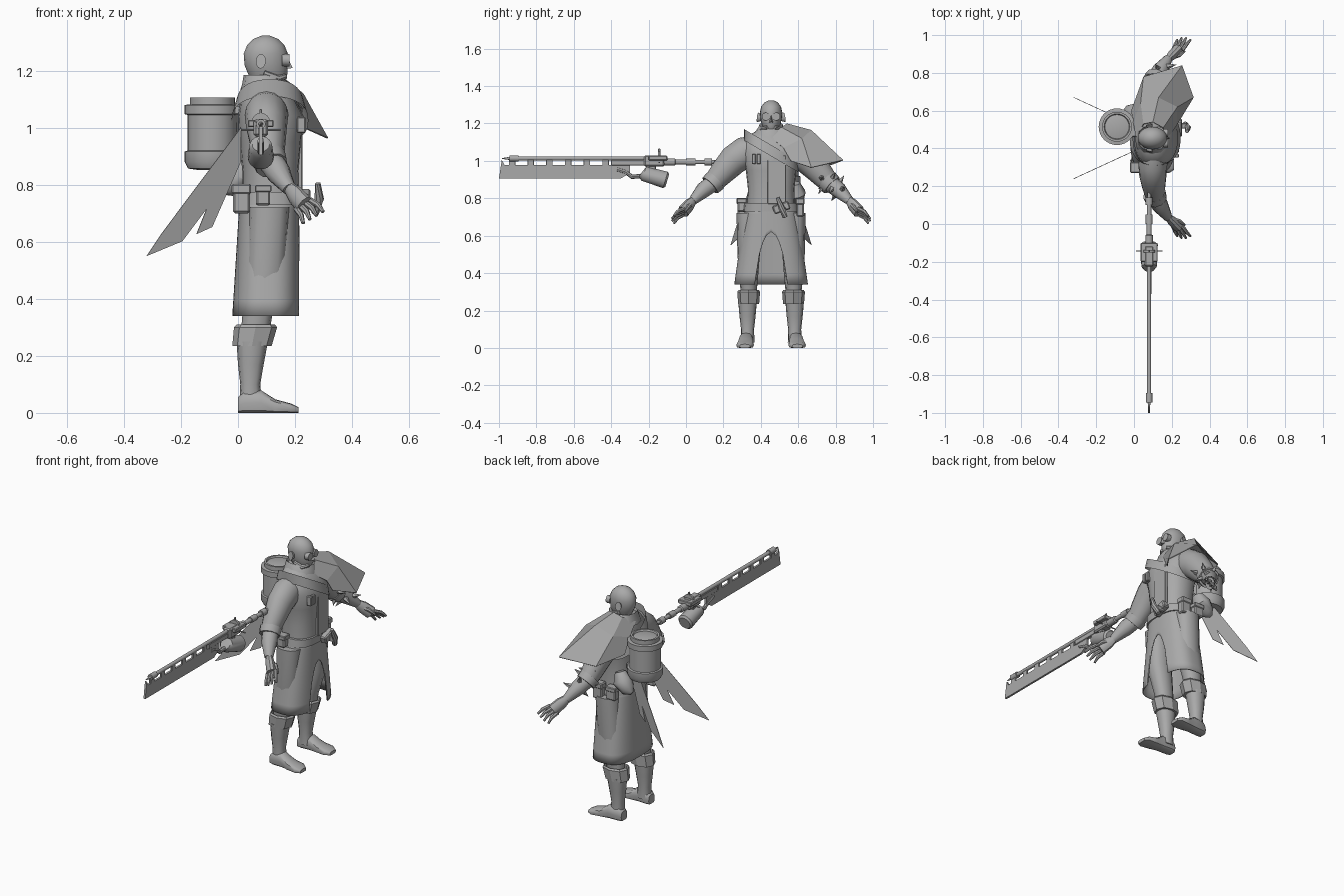
import bpy, bmesh, math
from mathutils import Vector, Euler

cube = bpy.data.objects.get("Cube")
if cube:
    bpy.data.objects.remove(cube, do_unlink=True)

grey = bpy.data.materials.new("plain_grey")
grey.use_nodes = True
grey.diffuse_color = (0.4, 0.4, 0.4, 1)
grey.node_tree.nodes["Principled BSDF"].inputs["Base Color"].default_value = (0.4, 0.4, 0.4, 1)

MID = 0.455          # y of the figure's plane of symmetry
SIDES = (("right", -1), ("left", 1))
parts = []


def make(name, verts, faces, flat=False):
    mesh = bpy.data.meshes.new(name)
    mesh.from_pydata([tuple(v) for v in verts], [], faces)
    bm = bmesh.new()
    bm.from_mesh(mesh)
    bmesh.ops.recalc_face_normals(bm, faces=bm.faces)
    bm.to_mesh(mesh)
    bm.free()
    mesh.materials.append(grey)
    obj = bpy.data.objects.new(name, mesh)
    bpy.context.collection.objects.link(obj)
    if not flat:
        parts.append(obj)
    return obj


def loft(name, rings, caps=True, closed=True, flat=False):
    n = len(rings[0])
    verts = [v for ring in rings for v in ring]
    faces = []
    for r in range(len(rings) - 1):
        for i in range(n if closed else n - 1):
            j = (i + 1) % n
            faces.append((r * n + i, r * n + j, r * n + n + j, r * n + n + i))
    if caps:
        faces += [tuple(range(n)), tuple(range(len(verts) - n, len(verts)))]
    return make(name, verts, faces, flat)


def oval(n, power=1.0):
    """Unit oval; a power below one squares it off."""
    out = []
    for i in range(n):
        a = math.tau * i / n
        c, s = math.cos(a), math.sin(a)
        out.append((math.copysign(abs(c) ** power, c), math.copysign(abs(s) ** power, s)))
    return out


def stack(name, rows, y=MID, n=20, power=0.85, **kw):
    """Upright loft; each row is height, back, front, half width."""
    return loft(name, [[Vector(((b + f) / 2 + c * (f - b) / 2, y + s * w, z))
                        for c, s in oval(n, power)] for z, b, f, w in rows], **kw)


def tube(name, path, radii, n=12, squash=1.0, **kw):
    """Round loft along a path of points."""
    path = [Vector(p) for p in path]
    rings = []
    for i, p in enumerate(path):
        t = (path[min(i + 1, len(path) - 1)] - path[max(i - 1, 0)]).normalized()
        ref = Vector((0, 0, 1)) if abs(t.z) < 0.95 else Vector((1, 0, 0))
        u = t.cross(ref).normalized()
        v = u.cross(t)
        rings.append([p + radii[i] * (u * c * squash + v * s) for c, s in oval(n)])
    return loft(name, rings, **kw)


def box(name, centre, size, turn=(0, 0, 0)):
    obj = make(name, *cube_data(size), flat=True)
    obj.location = centre
    obj.rotation_euler = Euler([math.radians(a) for a in turn])
    bevel = obj.modifiers.new("bevel", "BEVEL")
    bevel.width = min(size) * 0.15
    bevel.segments = 1
    return obj


def cube_data(size):
    h = [s / 2 for s in size]
    verts = [(x * h[0], y * h[1], z * h[2]) for z in (-1, 1) for x, y in ((-1, -1), (1, -1), (1, 1), (-1, 1))]
    sides = [(i, (i + 1) % 4, (i + 1) % 4 + 4, i + 4) for i in range(4)]
    return verts, sides + [(3, 2, 1, 0), (4, 5, 6, 7)]


# Head, with ears, goggles, nose and mouth strap
stack("head", [(1.1, .03, .13, .045), (1.155, .035, .125, .045), (1.162, .05, .16, .036), (1.19, .035, .174, .049),
               (1.22, .023, .174, .056), (1.26, .02, .175, .06), (1.29, .032, .163, .053),
               (1.312, .055, .14, .036), (1.324, .085, .11, .012)], power=1)
loft("nose", [[(.165, MID - .004, 1.245), (.165, MID + .004, 1.245), (.175, MID, 1.245)],
              [(.165, MID - .014, 1.205), (.165, MID + .014, 1.205), (.192, MID, 1.21)]], flat=True)
for side, s in SIDES:
    y = MID + s * .027
    tube(side + "_goggle", [(.155, y, 1.237), (.18, y, 1.237), (.18, y, 1.237), (.172, y, 1.237)],
         [.022, .022, .016, .016])
    tube(side + "_ear", [(.085, MID + s * .05, 1.23), (.08, MID + s * .072, 1.233)], [.017, .026], squash=.7)
    tube(side + "_jaw_pipe", [(.09, MID + s * .052, 1.19), (.14, MID + s * .048, 1.17), (.165, MID + s * .02, 1.18)],
         [.012, .014, .01], n=8)
stack("collar", [(1.12, .005, .185, .1), (1.155, .015, .175, .085), (1.185, .02, .155, .065), (1.15, .035, .13, .05)],
      n=12, caps=False)

# Torso and belt
stack("torso", [(.72, .015, .215, .13), (.85, .015, .213, .124), (.95, .005, .222, .135), (1.04, 0, .23, .155),
                (1.1, .01, .2, .15), (1.145, .02, .17, .105), (1.17, .03, .14, .06)])
stack("belt", [(.73, .003, .222, .148), (.775, .006, .224, .142)], power=.75)
box("front_flap", (.216, MID + .03, .9), (.02, .1, .26))

# Long coat skirt, open in an arch at the front
columns, top, hem = 72, .77, .34
rings = []
for k in range(9):
    ring = []
    for c, s in oval(columns, .75):
        reach = 1 - (s * .197 / .087) ** 2
        low = hem + (.28 * math.sqrt(reach) if c > 0 and reach > 0 else 0)
        z = top + (low - top) * k / 8
        t = (top - z) / (top - hem)
        ring.append(Vector((.11 - .01 * t + c * (.103 + .017 * t), MID + s * (.135 + .062 * t), z)))
    rings.append(ring)
coat = loft("coat_skirt", rings, caps=False)
thick = coat.modifiers.new("cloth", "SOLIDIFY")
thick.thickness = .006

# Arms, hands, legs and boots
for side, s in SIDES:
    def at(x, d, z):
        return Vector((x, MID + s * d, z))

    tube(side + "_sleeve", [at(.1, .06, 1.07), at(.1, .14, 1.045), at(.1, .2, 1.005), at(.105, .26, .94),
                            at(.11, .31, .882)], [.07, .085, .08, .068, .055], n=16, squash=.9)
    tube(side + "_cuff", [at(.108, .298, .895), at(.118, .326, .868)], [.062, .058], n=10)
    tube(side + "_forearm", [at(.11, .3, .89), at(.14, .36, .845), at(.18, .42, .785)], [.046, .044, .024])
    tube(side + "_palm", [at(.175, .412, .793), at(.2, .437, .765), at(.232, .47, .728)],
         [.022, .034, .036], n=10, squash=.75)
    for i, name in enumerate(("little", "ring", "middle", "index")):
        k = (i - 1.5) / 3
        root = at(.23 + .05 * k, .465, .73 + .03 * k)
        tip = root + Vector((.034 + .02 * k, s * (.07 - .03 * abs(k)), -.045 + .01 * k))
        mid = (root + tip) / 2 + Vector((.004, s * .008, .004))
        tube(f"{side}_{name}_finger", [root, mid, tip], [.011, .01, .006], n=7)
    tube(side + "_thumb", [at(.2, .43, .765), at(.24, .44, .757), at(.268, .46, .728)], [.015, .012, .006], n=7)

    leg = MID + s * .12
    stack(side + "_trouser", [(.28, .01, .11, .04), (.34, .015, .12, .047), (.5, .03, .17, .06), (.72, .04, .18, .065)],
          y=leg, n=12)
    stack(side + "_boot", [(.03, .005, .085, .037), (.1, .008, .078, .035), (.17, .0, .09, .043), (.25, -.005, .105, .05)],
          y=MID + s * .126, n=12)
    stack(side + "_boot_cuff", [(.235, -.02, .118, .056), (.3, -.014, .137, .061), (.31, -.005, .13, .054),
                                (.27, .005, .11, .045)], y=leg, n=8, flat=True)
    foot = [(0, .028, .055), (.02, .037, .075), (.08, .036, .08), (.13, .043, .048), (.185, .047, .033), (.212, .028, .02)]
    loft(side + "_foot", [[Vector((x, MID + s * (.13 + .05 * x) + w * c, h * max(0, .45 + .55 * v)))
                           for c, v in oval(12, .7)] for x, w, h in foot])

    # Torn scarf tail hanging behind
    edge = [(.01, 1.0), (-.265, .632), (-.32, .55), (-.195, .602), (-.11, .715), (-.145, .627), (-.09, .652), (.01, .88)]
    tail = make(side + "_scarf_tail", [at(x, .07 - x * .46, z) for x, z in edge], [tuple(range(len(edge)))], flat=True)
    tail.modifiers.new("cloth", "SOLIDIFY").thickness = .003

# Spikes around the left forearm
for i in range(9):
    a = i * 2.4
    out = Vector((math.cos(a), .5 * math.sin(a), .8 * math.sin(a)))
    base = Vector((.12 + .003 * i, MID + .27 + .013 * i, .91 - .009 * i))
    tube(f"arm_spike_{i + 1}", [base + out * .03, base + out * .085], [.018, .001], n=5, flat=True)

# Low-poly mantle over the left shoulder
mantle = loft("shoulder_mantle", [
    [(.175, .45, 1.13), (.155, .51, 1.18), (.1, .54, 1.2), (.05, .53, 1.18), (.01, .46, 1.14)],
    [(.225, .52, 1.07), (.23, .62, 1.12), (.13, .67, 1.165), (.035, .64, 1.11), (-.005, .54, 1.08)],
    [(.235, .56, 1.0), (.316, .67, .965), (.255, .84, 1.005), (.05, .78, .98), (-.015, .6, 1.0)],
], caps=False, closed=False, flat=True)
mantle.modifiers.new("cloth", "SOLIDIFY").thickness = .005

# Sash slung across the chest and back
loft("chest_sash", [[Vector((.112 + c * (.126 - lift * .3), MID + s * .145, 1.055 - s * .085 + lift))
                     for c, s in oval(28, .85)] for lift in (-.03, .03)], caps=False)

# Belt pouches, holster and chest cartridges
for i, (x, y, z, w, d, h) in enumerate([(.012, .3, .75, .06, .05, .1), (.088, .298, .762, .05, .045, .07),
                                       (.15, .61, .75, .06, .04, .095), (.06, .61, .755, .06, .04, .075)]):
    box(f"belt_pouch_{i + 1}", (x, y, z), (w, d, h))
    box(f"pouch_flap_{i + 1}", (x, y, z + h * .35), (w + .008, d + .008, h * .35))
box("holster", (.235, .51, .75), (.04, .09, .045), (20, 0, 0))
tube("holster_grip", [(.27, .53, .7), (.285, .51, .75), (.28, .49, .805)], [.014, .017, .01], n=8)
box("holster_hanger", (.255, .52, .735), (.05, .03, .03))
for y in (.362, .388):
    box("chest_cartridge", (.222, y, 1.01), (.03, .02, .055))
tube("back_roll", [(-.055, .59, .775), (-.03, .59, .79), (.01, .585, .83), (.03, .58, .88)], [.012, .04, .055, .03])

# Barrel pack
AXIS = (-.09, .515)
profile = [(.05, .852), (.085, .857), (.097, .88), (.097, .917), (.087, .92), (.087, 1.045), (.097, 1.048),
           (.097, 1.08), (.079, 1.082), (.079, 1.107), (.068, 1.107), (.064, 1.098), (.035, 1.104)]
loft("barrel_pack", [[Vector((AXIS[0] + r * c, AXIS[1] + r * s, z)) for c, s in oval(32)] for r, z in profile])
for z in (.9, 1.063):
    box("pack_bracket", (0, .5, z), (.04, .08, .035))

# Long gun with a slab blade beneath the barrel
GUN = .08


def gun_tube(name, stops, z=1.013, **kw):
    return tube(name, [(GUN, y, z) for y, r in stops], [r for y, r in stops], **kw)


gun_tube("gun_barrel", [(-.985, .002), (-.945, .008), (-.945, .017), (-.895, .017), (-.895, .011), (-.12, .011)])
blade = [(-.985, 1.005), (-1, .905), (-.35, .905), (-.3, .935), (-.3, .978), (-.97, .978)]
loft("gun_blade", [[Vector((x, y, z)) for y, z in blade] for x in (GUN - .006, GUN + .006)], flat=True)
for i in range(7):
    box("blade_mount", (GUN, -.93 + i * .1, .99), (.012, .035, .035))
box("gun_rail", (GUN, -.3, .99), (.02, .2, .03))
box("receiver", (GUN, -.17, 1.0), (.05, .11, .06))
box("receiver_plate", (GUN, -.15, 1.015), (.09, .1, .025))
gun_tube("sight_ring", [(-.15, .032), (-.138, .032)], z=1.02, n=16)
box("sight_post", (GUN, -.143, 1.035), (.008, .012, .06))
box("sight_bar", (GUN, -.143, .992), (.14, .006, .006))
gun_tube("gun_stock", [(-.12, .02), (-.06, .02), (-.055, .013), (.0, .013), (.0, .018), (.05, .018), (.05, .012),
                       (.1, .012), (.1, .019), (.14, .019), (.14, .01), (.24, .008)], z=.994)
tube("gun_canister", [(GUN, -.235, .94), (GUN, -.225, .932), (GUN, -.11, .898), (GUN, -.1, .895)],
     [.03, .041, .046, .036], n=18)
tube("canister_pipe", [(GUN, -.37, .955), (GUN, -.32, .94), (GUN, -.29, .915), (GUN, -.22, .92)],
     [.012, .012, .012, .012], n=8)
box("canister_clamp", (GUN, -.18, .96), (.03, .04, .04))

# Smooth rounded parts, keeping their edges sharp
bpy.ops.object.select_all(action="DESELECT")
for obj in parts:
    obj.select_set(True)
bpy.context.view_layer.objects.active = parts[0]
bpy.ops.object.shade_smooth_by_angle(angle=math.radians(40))
